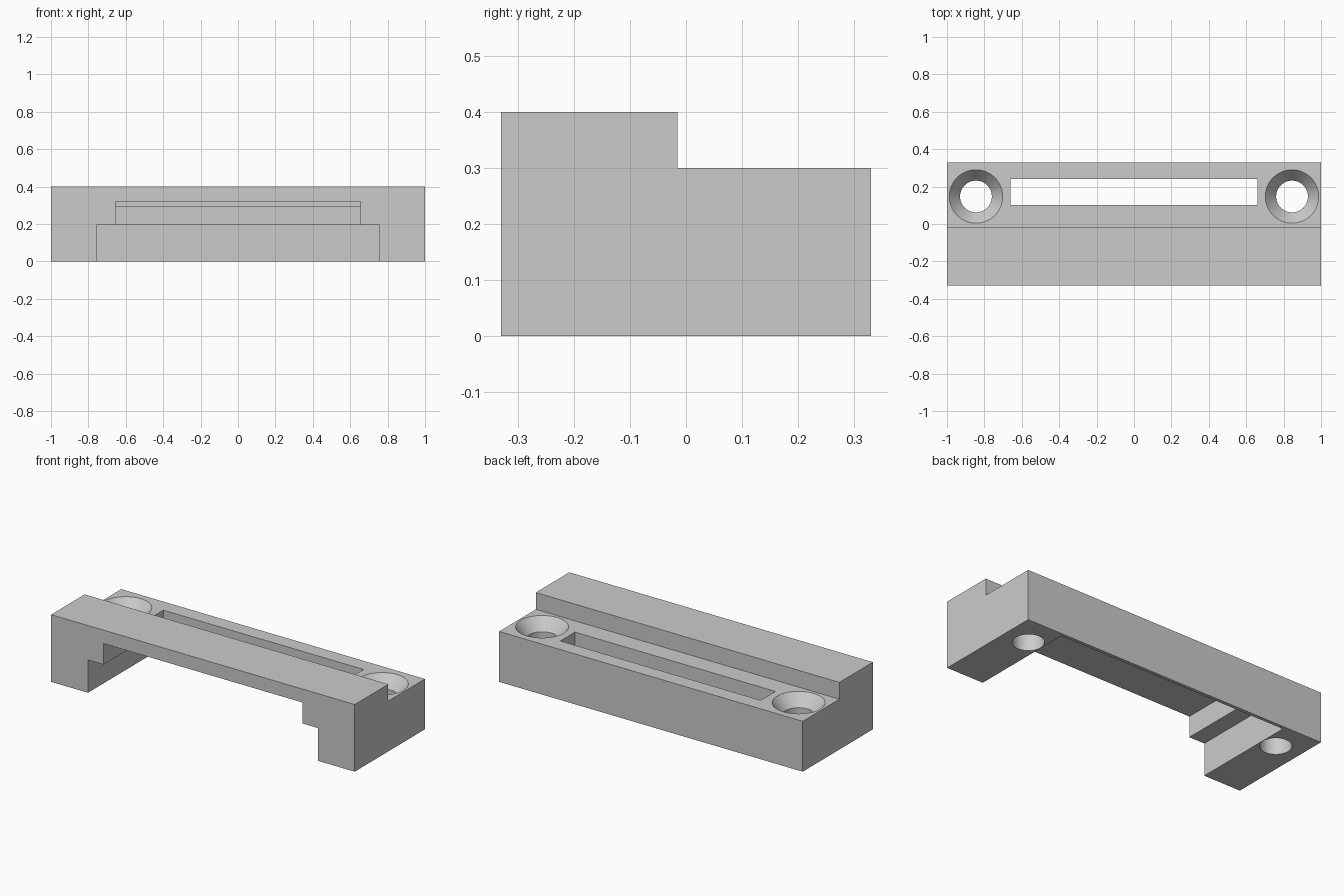
import bpy, bmesh, math
from mathutils import Vector

cube = bpy.data.objects.get("Cube")
if cube:
    bpy.data.objects.remove(cube, do_unlink=True)

grey = bpy.data.materials.new("light_grey")
grey.use_nodes = True
colour = (0.6, 0.6, 0.6, 1)
grey.diffuse_color = colour
grey.node_tree.nodes["Principled BSDF"].inputs["Base Color"].default_value = colour


def make_object(name, bm):
    bmesh.ops.recalc_face_normals(bm, faces=bm.faces)
    mesh = bpy.data.meshes.new(name)
    bm.to_mesh(mesh)
    bm.free()
    mesh.materials.append(grey)
    obj = bpy.data.objects.new(name, mesh)
    bpy.context.collection.objects.link(obj)
    return obj


def extrude_profile(name, half_width, profile):
    """Extrude a (y, z) outline symmetrically along x."""
    bm = bmesh.new()
    face = bm.faces.new([bm.verts.new((-half_width, y, z)) for y, z in profile])
    result = bmesh.ops.extrude_face_region(bm, geom=[face])
    verts = [v for v in result["geom"] if isinstance(v, bmesh.types.BMVert)]
    bmesh.ops.translate(bm, verts=verts, vec=(2 * half_width, 0, 0))
    if not any(f.is_valid and f == face for f in bm.faces):
        bm.faces.new([v for v in bm.verts if v.co.x < 0])
    return make_object(name, bm)


def rectangle(y0, y1, z0, z1):
    return [(y0, z0), (y1, z0), (y1, z1), (y0, z1)]


def lathe(name, centre, profile):
    """Spin a closed (radius, z) outline around a vertical axis."""
    bm = bmesh.new()
    verts = [bm.verts.new((r, 0, z)) for r, z in profile]
    edges = [bm.edges.new(pair) for pair in zip(verts, verts[1:])]
    bmesh.ops.spin(bm, geom=verts + edges, cent=(0, 0, 0), axis=(0, 0, 1),
                   angle=2 * math.pi, steps=64)
    bmesh.ops.remove_doubles(bm, verts=bm.verts, dist=0.0001)
    bmesh.ops.translate(bm, verts=bm.verts, vec=Vector(centre))
    return make_object(name, bm)


# Stepped block with the raised bar along its front
block = extrude_profile("mounting_block", 1.0, [
    (-0.33, 0), (0.33, 0), (0.33, 0.3), (-0.015, 0.3), (-0.015, 0.4), (-0.33, 0.4)])

cutters = [
    # Wide recess underneath, open to the front
    extrude_profile("lower_recess", 0.757, rectangle(-0.5, 0.31, -0.1, 0.195)),
    # Narrower recess with a stepped ceiling
    extrude_profile("upper_recess", 0.655, [
        (-0.5, 0.1), (0.07, 0.1), (0.07, 0.29), (-0.05, 0.29), (-0.05, 0.32), (-0.5, 0.32)]),
    # Long slot through the rear deck
    extrude_profile("slot", 0.66, rectangle(0.102, 0.24, 0.1, 0.5)),
]
# Countersunk screw holes
for side in (-1, 1):
    cutters.append(lathe("screw_hole", (side * 0.845, 0.147, 0), [
        (0, -0.1), (0.085, -0.1), (0.085, 0.23), (0.151, 0.31), (0, 0.31)]))

# Cut the block and drop the cutters
bpy.context.view_layer.objects.active = block
for cutter in cutters:
    mod = block.modifiers.new(cutter.name, 'BOOLEAN')
    mod.operation = 'DIFFERENCE'
    mod.solver = 'EXACT'
    mod.object = cutter
    bpy.ops.object.modifier_apply(modifier=mod.name)
    bpy.data.objects.remove(cutter, do_unlink=True)

# Smooth hole walls, crisp edges elsewhere
bpy.ops.object.select_all(action='DESELECT')
block.select_set(True)
bpy.ops.object.shade_smooth_by_angle(angle=math.radians(25))
